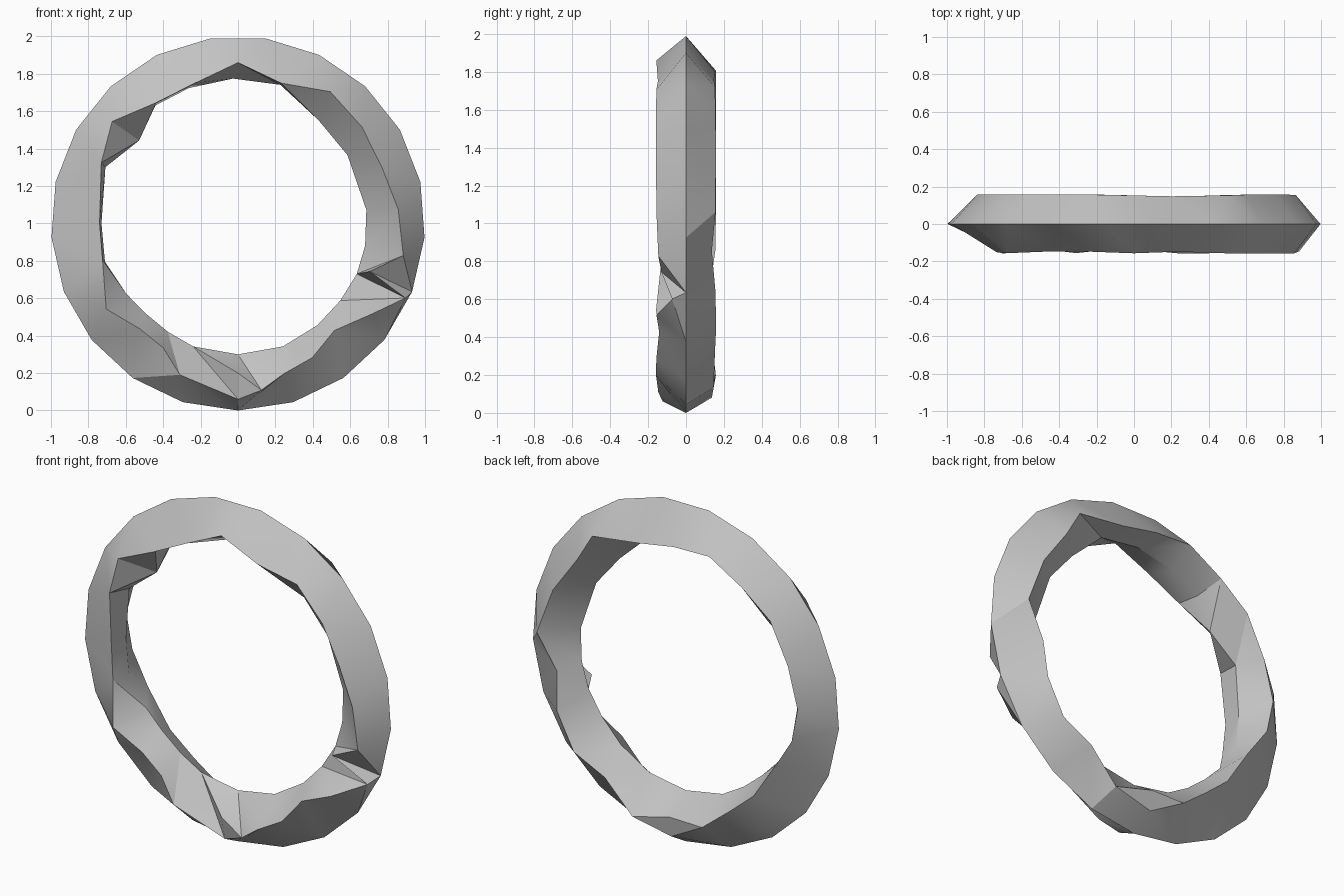
import bpy, bmesh, math
from mathutils import Vector

if "Cube" in bpy.data.objects:
    bpy.data.objects.remove(bpy.data.objects["Cube"], do_unlink=True)

# Torus that carries the faceted ring
MAJOR, MINOR = 0.84, 0.158


def point(angle, radius, side):
    """Point on the tube; angle runs from the bottom towards the left side."""
    a = math.radians(angle)
    depth = math.sqrt(max(0, MINOR ** 2 - (radius - MAJOR) ** 2))
    return Vector((radius * math.sin(a), side * depth, 1 - radius * math.cos(a)))


def make_loop(bm, stations, side):
    return [(a, bm.verts.new(point(a, r, side))) for a, r in stations]


def zip_loops(bm, first, second):
    """Triangulate the band between two closed loops, in order of angle."""
    p = first + [(first[0][0] + 360, first[0][1])]
    q = second + [(second[0][0] + 360, second[0][1])]
    i = j = 0
    while i < len(first) or j < len(second):
        step_p = j == len(second) or (i < len(first) and p[i + 1][0] <= q[j + 1][0])
        tip = p[i + 1][1] if step_p else q[j + 1][1]
        bm.faces.new((p[i][1], q[j][1], tip))
        if step_p:
            i += 1
        else:
            j += 1


# Ridge stations: (angle, radius)
outer_ridge = [(360 * k / 21, 1.0) for k in range(21)]
front_ridge = [(0, .94), (8, .9), (17, .84), (29, .82), (42, .77), (56, .865),
               (66, .98), (70, .75), (79, .9), (95, .86), (111, .826),
               (128, .84), (145, .86), (163, .785), (180, .86), (197, .785),
               (214, .78), (231, .866), (246, .8), (270, .74), (285, .75),
               (303, .84), (317, .77), (329, .776), (339, .867)]
inner_ridge = [(0, .7), (20, .7), (38, .69), (53, .685), (67, .69), (80, .69),
               (96, .69), (122, .69), (142, .7), (163, .775), (182, .775),
               (200, .77), (215, .77), (230, .69), (247, .77), (270, .73),
               (286, .74), (302, .706), (314, .69), (327, .69), (340, .7)]
back_ridge = [(0, .92), (16, .9), (32, .8), (47, .85), (63, .82), (79, .76),
              (94, .866), (114, .83), (133, .82), (145, .88), (165, .785),
              (182, .8), (198, .848), (215, .83), (231, .848), (249, .83),
              (266, .84), (280, .81), (295, .75), (315, .76), (330, .77),
              (345, .83)]

# Faceted ring: four ridges joined by triangle bands
bm = bmesh.new()
outer = make_loop(bm, outer_ridge, 0)
front = make_loop(bm, front_ridge, -1)
inner = make_loop(bm, inner_ridge, 0)
back = make_loop(bm, back_ridge, 1)
for a, b in ((outer, front), (front, inner), (inner, back), (back, outer)):
    zip_loops(bm, a, b)

# Fuller belly at the bottom of the ring
for loop, side in ((front, -1), (back, 1)):
    edge = bm.edges.get((loop[0][1], inner[0][1]))
    vert = bmesh.utils.edge_split(edge, loop[0][1], 0.5)[1]
    vert.co = point(0, 0.8, side)
bmesh.ops.triangulate(bm, faces=bm.faces[:])
bmesh.ops.recalc_face_normals(bm, faces=bm.faces[:])

mesh = bpy.data.meshes.new("faceted_ring")
bm.to_mesh(mesh)
bm.free()
ring = bpy.data.objects.new("faceted_ring", mesh)
bpy.context.collection.objects.link(ring)

# Plain grey material
grey = bpy.data.materials.new("plain_grey")
grey.use_nodes = True
colour = (0.55, 0.55, 0.55, 1)
grey.diffuse_color = colour
for node in grey.node_tree.nodes:
    if node.type == "BSDF_PRINCIPLED":
        node.inputs["Base Color"].default_value = colour
mesh.materials.append(grey)

# Soft shading along the bands, sharp ridges
bpy.ops.object.select_all(action="DESELECT")
ring.select_set(True)
bpy.context.view_layer.objects.active = ring
bpy.ops.object.shade_smooth_by_angle(angle=math.radians(30))
